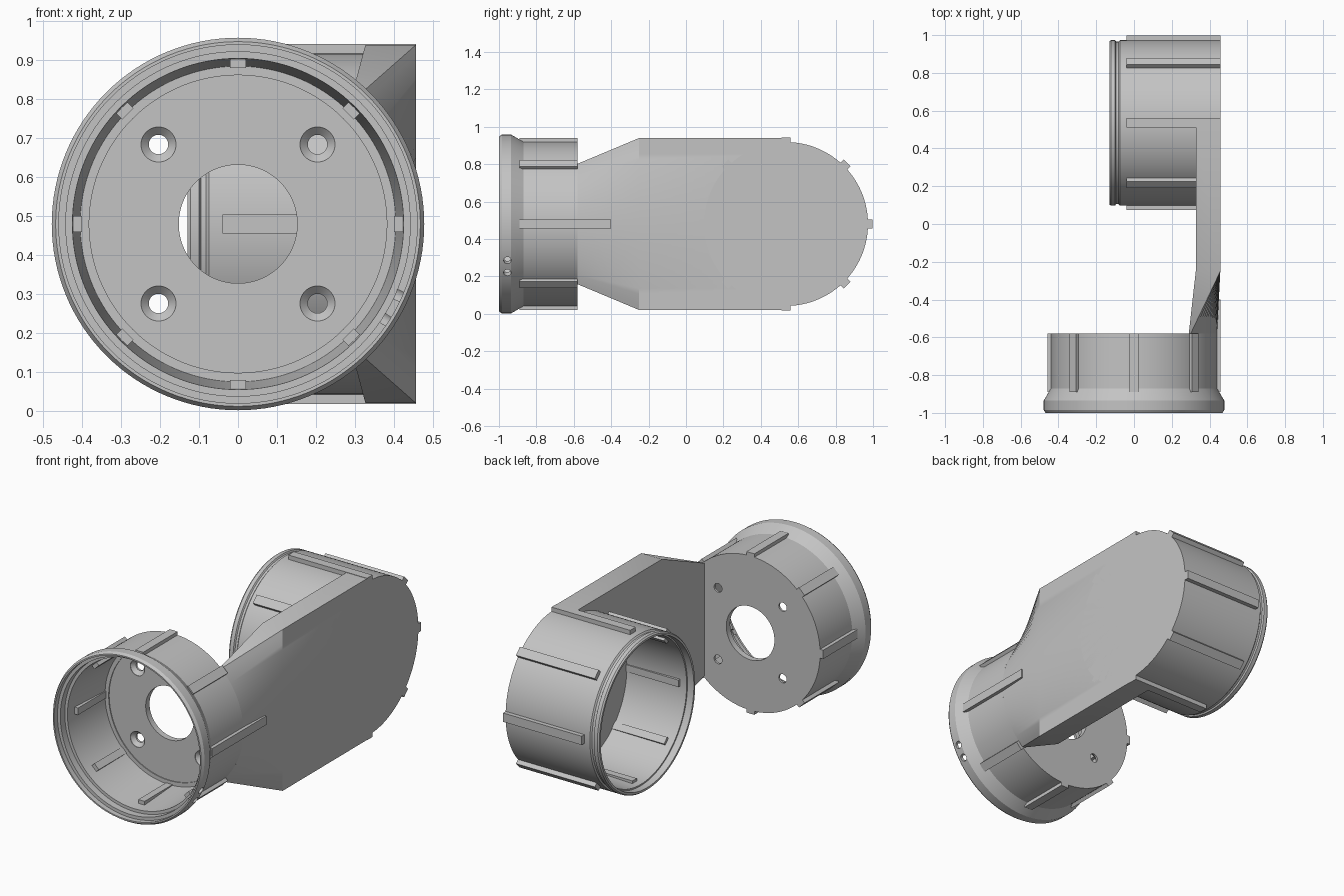
import bpy, bmesh, math
from mathutils import Matrix, Vector

SEGMENTS = 128
MID_Z = 0.48       # height of both cup axes
BACK_Y = 0.535     # y of the rear cup axis

cube = bpy.data.objects.get("Cube")
if cube:
    bpy.data.objects.remove(cube)

grey = bpy.data.materials.new("plain grey")
grey.use_nodes = True
grey.diffuse_color = (0.55, 0.55, 0.55, 1)
grey.node_tree.nodes["Principled BSDF"].inputs["Base Color"].default_value = (0.55, 0.55, 0.55, 1)


def along_y(a, r, t, cx=0, cz=MID_Z):
    return Vector((cx + r * math.cos(t), a, cz + r * math.sin(t)))


def along_x(a, r, t):
    return Vector((a, BACK_Y + r * math.cos(t), MID_Z + r * math.sin(t)))


def finish(name, bm):
    bmesh.ops.remove_doubles(bm, verts=bm.verts, dist=1e-5)
    bmesh.ops.recalc_face_normals(bm, faces=bm.faces)
    mesh = bpy.data.meshes.new(name)
    bm.to_mesh(mesh)
    bm.free()
    mesh.materials.append(grey)
    obj = bpy.data.objects.new(name, mesh)
    bpy.context.scene.collection.objects.link(obj)
    return obj


def smooth(obj):
    bpy.ops.object.select_all(action='DESELECT')
    obj.select_set(True)
    bpy.context.view_layer.objects.active = obj
    bpy.ops.object.shade_smooth_by_angle(angle=math.radians(25))


def loft(bm, rings, closed):
    """Quads between successive closed rings of points."""
    loops = [[bm.verts.new(p) for p in ring] for ring in rings]
    pairs = list(zip(loops, loops[1:]))
    if closed:
        pairs.append((loops[-1], loops[0]))
    for a, b in pairs:
        for i in range(len(a)):
            j = (i + 1) % len(a)
            bm.faces.new((a[i], a[j], b[j], b[i]))
    return loops


def lathe(bm, profile, place, segments=SEGMENTS):
    """Revolve a closed (axial, radius) profile."""
    loft(bm, [[place(a, r, 2 * math.pi * i / segments) for i in range(segments)]
              for a, r in profile], True)


def rib(bm, place, angle, a0, a1, r0, r1, width):
    """Straight bar on a cup wall, parallel to the cup axis."""
    side = (place(0, 1, angle + math.pi / 2) - place(0, 0, 0)) * width / 2
    rings = [[place(a, r, angle) + s * side for r, s in
              ((r0, -1), (r1, -1), (r1, 1), (r0, 1))] for a in (a0, a1)]
    for loop in loft(bm, rings, False):
        bm.faces.new(loop)


def rib_set(name, place, *size):
    bm = bmesh.new()
    for k in range(8):
        rib(bm, place, k * math.pi / 4, *size)
    return finish(name, bm)


# Front cup: flared rim, stepped mouth, drafted wall, pierced floor
bm = bmesh.new()
lathe(bm, [(-1, 0.46), (-1, 0.468), (-0.985, 0.478), (-0.935, 0.478), (-0.87, 0.44),
           (-0.58, 0.44), (-0.58, 0.152), (-0.615, 0.152), (-0.615, 0.382), (-0.62, 0.382),
           (-0.62, 0.405), (-0.87, 0.422), (-0.93, 0.425), (-0.93, 0.442),
           (-0.97, 0.442), (-0.97, 0.46)], along_y)
front_cup = finish("front_cup", bm)

# Countersunk screw holes in the floor, and two pin holes through the rim
bm = bmesh.new()
for sx in (-1, 1):
    for sz in (-1, 1):
        lathe(bm, [(-0.65, 0), (-0.65, 0.045), (-0.612, 0.045), (-0.592, 0.025),
                   (-0.55, 0.025), (-0.55, 0)],
              lambda a, r, t: along_y(a, r, t, sx * 0.204, MID_Z + sz * 0.204), 32)
for angle in (-24, -33):
    t = math.radians(angle)
    turn = Vector((math.cos(t), 0, math.sin(t))).to_track_quat('Z', 'Y').to_matrix().to_4x4()
    bmesh.ops.create_cone(bm, cap_ends=True, segments=32, radius1=0.02, radius2=0.02, depth=0.16,
                          matrix=Matrix.Translation(along_y(-0.955, 0.46, t)) @ turn)
cutter = finish("hole_cutter", bm)
cutter.hide_render = True
cut = front_cup.modifiers.new("holes", 'BOOLEAN')
cut.object = cutter
cut.operation = 'DIFFERENCE'
cut.solver = 'EXACT'
bpy.context.view_layer.objects.active = front_cup
bpy.ops.object.modifier_apply(modifier=cut.name)
bpy.data.objects.remove(cutter)
smooth(front_cup)

# Rear cup: open towards -x, grooved lip, closed floor
bm = bmesh.new()
lathe(bm, [(-0.13, 0.42), (-0.13, 0.432), (-0.122, 0.438), (-0.1, 0.438), (-0.095, 0.43),
           (-0.082, 0.43), (-0.075, 0.438), (0.457, 0.438), (0.457, 0), (0.28, 0),
           (0.28, 0.402), (-0.06, 0.412), (-0.09, 0.412), (-0.09, 0.42)], along_x)
smooth(finish("rear_cup", bm))

# Ribs outside and inside both cups
rib_set("front_outer_ribs", along_y, -0.89, -0.58, 0.43, 0.459, 0.05)
rib_set("front_inner_ribs", along_y, -0.87, -0.61, 0.4, 0.43, 0.04)
rib_set("rear_outer_ribs", along_x, -0.04, 0.457, 0.425, 0.462, 0.05)
rib_set("rear_inner_ribs", along_x, -0.05, 0.29, 0.396, 0.425, 0.04)

# Long rib that fades into the arm
bm = bmesh.new()
rib(bm, along_y, 0, -0.6, -0.4, 0.43, 0.459, 0.05)
finish("arm_rib", bm)

# Arm: curved neck at the front cup blending into a flat plate at the rear cup
bm = bmesh.new()
STEPS = 32
sweep = math.radians(47)
fractions = [i / STEPS for i in range(STEPS + 1)]
arc = [along_y(-0.58, 0.44, sweep * (2 * f - 1)) for f in fractions]
neck = arc + [Vector((0.29, p.y, p.z)) for p in reversed(arc)]


def plate(y):
    outer = [Vector((0.457, y, 0.02 + 0.92 * f)) for f in fractions]
    return outer + [Vector((0.327, p.y, p.z)) for p in reversed(outer)]


loops = loft(bm, [neck, plate(-0.25), plate(BACK_Y)], False)
bm.faces.new(loops[0])
bm.faces.new(loops[-1])
smooth(finish("arm", bm))
